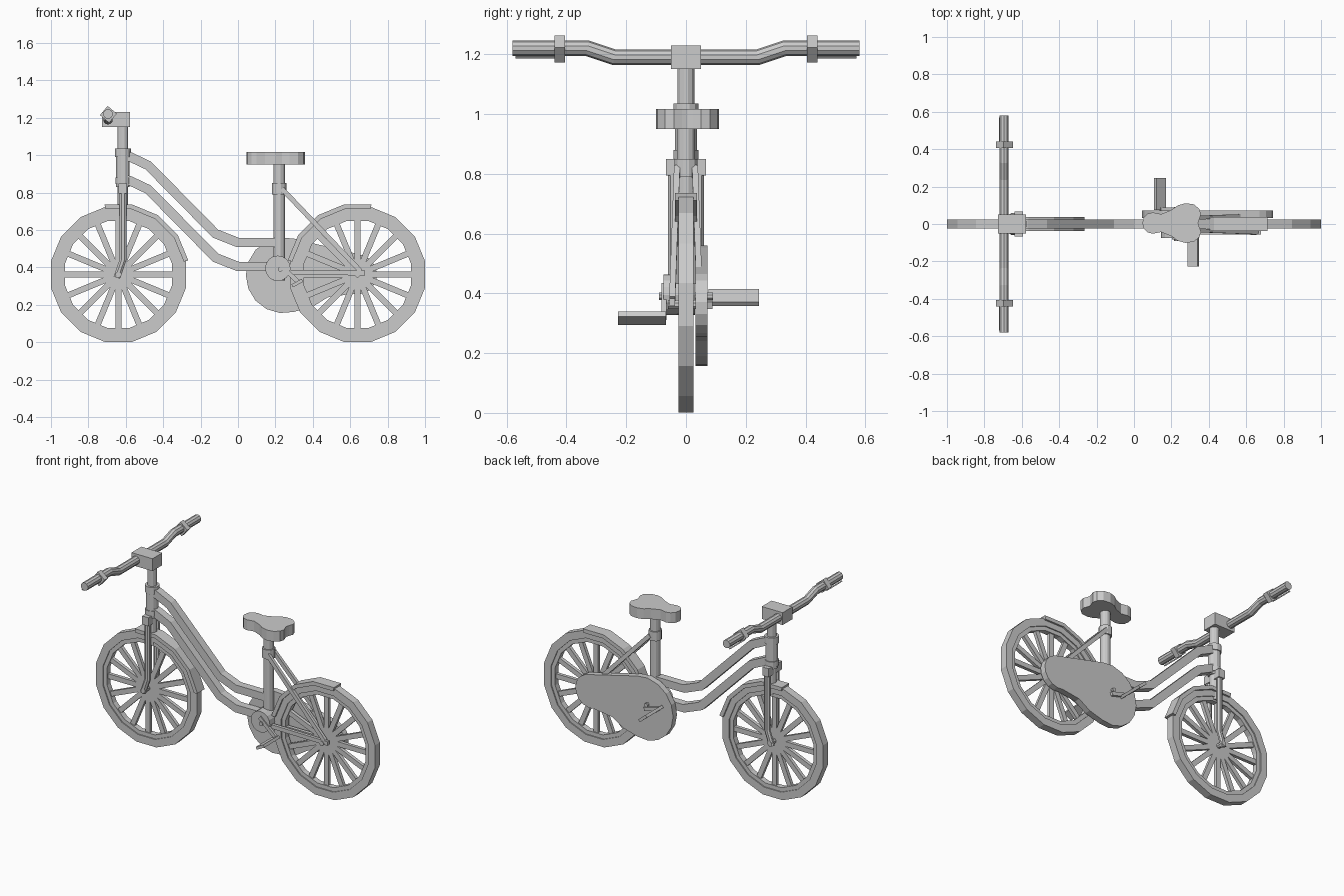
import bpy, bmesh
from math import sin, cos, pi, radians
from mathutils import Vector

if "Cube" in bpy.data.objects:
    bpy.data.objects.remove(bpy.data.objects["Cube"])


def finish(name, bm):
    bmesh.ops.recalc_face_normals(bm, faces=bm.faces)
    me = bpy.data.meshes.new(name)
    bm.to_mesh(me)
    bm.free()
    ob = bpy.data.objects.new(name, me)
    bpy.context.collection.objects.link(ob)
    return ob


def sweep(name, path, w, sides=8, h=None):
    """Mitred tube along a path; sides=4 gives an upright square section."""
    h = h or w
    pts = [Vector(p) for p in path]
    bm = bmesh.new()
    rings = []
    for i, p in enumerate(pts):
        a = (p - pts[i - 1]).normalized() if i else (pts[1] - p).normalized()
        b = (pts[i + 1] - p).normalized() if i < len(pts) - 1 else a
        t = (a + b).normalized()
        ref = Vector((1, 0, 0)) if abs(pts[-1].y - pts[0].y) > 0.1 else Vector((0, 1, 0))
        u = (ref - t * ref.dot(t)).normalized()
        v = t.cross(u) / max(t.dot(a), 0.5)
        k = 1 / cos(pi / sides)
        rings.append([bm.verts.new(p + u * w * k * cos((j + .5) * 2 * pi / sides)
                                   + v * h * k * sin((j + .5) * 2 * pi / sides)) for j in range(sides)])
    for r, s in zip(rings, rings[1:]):
        for j in range(sides):
            bm.faces.new((r[j], r[(j + 1) % sides], s[(j + 1) % sides], s[j]))
    bm.faces.new(rings[0])
    bm.faces.new(rings[-1])
    return finish(name, bm)


def box(name, c, size, tilt=0):
    bm = bmesh.new()
    bmesh.ops.create_cube(bm, size=1)
    for v in bm.verts:
        v.co = Vector((v.co.x * size[0], v.co.y * size[1], v.co.z * size[2]))
    ob = finish(name, bm)
    ob.location = c
    ob.rotation_euler.y = radians(tilt)
    return ob


def prism(name, pts, depth):
    """Closed outline of 3D points extruded by a vector."""
    bm = bmesh.new()
    f = bm.faces.new([bm.verts.new(p) for p in pts])
    r = bmesh.ops.extrude_face_region(bm, geom=[f])
    bmesh.ops.translate(bm, vec=depth, verts=[e for e in r["geom"] if isinstance(e, bmesh.types.BMVert)])
    return finish(name, bm)


def arc_band(name, cx, cz, r0, r1, hw, a0, n, step=22.5):
    """Polygonal ring or part ring of rectangular section about the y axis."""
    closed = n * step >= 359.9
    bm = bmesh.new()
    rings = []
    for i in range(n if closed else n + 1):
        a = radians(a0 + i * step)
        rings.append([bm.verts.new((cx + r * cos(a), y, cz + r * sin(a)))
                      for r, y in ((r0, -hw), (r1, -hw), (r1, hw), (r0, hw))])
    for i in range(n):
        p, q = rings[i], rings[(i + 1) % len(rings)]
        for j in range(4):
            bm.faces.new((p[j], p[(j + 1) % 4], q[(j + 1) % 4], q[j]))
    if not closed:
        bm.faces.new(rings[0])
        bm.faces.new(rings[-1])
    return finish(name, bm)


def post(name, x, z0, z1, r, sides=12):
    return sweep(name, [(x, 0, z0), (x, 0, z1)], r, sides)


CZ = 0.362
# wheels: tyre, rim and sixteen spokes, plus mudguards
for tag, cx, guard in (("front", -0.639, 11.25), ("rear", 0.639, 78.75)):
    arc_band(tag + "_tyre", cx, CZ, 0.318, 0.368, 0.025, 11.25, 16)
    arc_band(tag + "_rim", cx, CZ, 0.292, 0.320, 0.018, 11.25, 16)
    for i in range(8):
        box(f"{tag}_spoke_{i}", (cx, 0, CZ), (0.6, 0.022, 0.032), i * 22.5)
    sweep(tag + "_axle", [(cx, -0.06, CZ), (cx, 0.06, CZ)], 0.015, 8)
    arc_band(tag + "_mudguard", cx, CZ, 0.356, 0.381, 0.037, guard, 4)

# frame tubes
for name, dz in (("upper_frame_tube", 0), ("lower_frame_tube", -0.128)):
    sweep(name, [(x, 0, z + dz) for x, z in
                 ((-0.61, 1.0), (-0.575, 0.99), (-0.48, 0.945), (-0.12, 0.58), (0, 0.533), (0.21, 0.533))],
          0.025, 4)

# steering column and fork
post("steering_column", -0.615, 0.66, 1.17, 0.028)
post("head_tube", -0.615, 0.83, 1.01, 0.036)
post("head_collar_top", -0.615, 0.99, 1.035, 0.042)
post("head_collar_bottom", -0.615, 0.845, 0.88, 0.041)
box("fork_crown", (-0.617, 0, 0.822), (0.045, 0.134, 0.055))
for side, s in (("left", 1), ("right", -1)):
    sweep("fork_leg_" + side, [(-0.615, 0.046 * s, 0.83), (-0.615, 0.046 * s, 0.44), (-0.648, 0.046 * s, 0.345)],
          0.014, 8, 0.018)

# handlebar, stem, brake clamps and levers
box("stem_block", (-0.653, 0, 1.19), (0.15, 0.1, 0.08))
half = [(0.24, 1.19), (0.33, 1.22), (0.58, 1.22)]
sweep("handlebar", [(-0.695, -y, z) for y, z in reversed(half)] + [(-0.695, y, z) for y, z in half], 0.025, 10)
for side, s in (("left", 1), ("right", -1)):
    box("brake_clamp_" + side, (-0.693, 0.423 * s, 1.218), (0.064, 0.035, 0.064), 40)
    box("brake_lever_" + side, (-0.715, 0.495 * s, 1.193), (0.012, 0.15, 0.008), 40)

# seat tube and saddle
post("seat_tube", 0.22, 0.33, 0.96, 0.030)
post("seat_collar", 0.22, 0.79, 0.85, 0.038)
side = [(0.052, 0.03), (0.072, 0.05), (0.1, 0.057), (0.145, 0.048), (0.2, 0.07), (0.235, 0.095),
        (0.275, 0.106), (0.32, 0.1), (0.35, 0.075), (0.358, 0.045), (0.348, 0.018)]
outline = [(0.045, 0)] + side + [(0.343, 0)] + [(x, -y) for x, y in reversed(side)]
prism("saddle", [(x, y + 0.005, 0.95) for x, y in outline], (0, 0, 0.067))

# rear stays
for tag, s in (("left", 1), ("right", -1)):
    sweep("seat_stay_" + tag, [(0.235, 0.03 * s, 0.82), (0.655, 0.046 * s, 0.38)], 0.010, 4, 0.013)
    sweep("chain_stay_" + tag, [(0.22, 0.046 * s, 0.375), (0.68, 0.046 * s, 0.37)], 0.010, 4, 0.013)

# chain guard: large front end tapering to the rear hub
guard = [(0.245 + 0.203 * cos(radians(a)), CZ - 0.004 + 0.203 * sin(radians(a))) for a in range(75, 286, 21)]
guard += [(0.40, 0.19), (0.48, 0.24)]
guard += [(0.635 + 0.108 * cos(radians(a)), CZ + 0.108 * sin(radians(a))) for a in range(-105, 80, 22)]
prism("chain_guard", [(x, 0.032, z) for x, z in guard], (0, 0.04, 0))

# bottom bracket, cranks and pedals
prism("bracket_cover", [(0.213 + 0.068 * cos(i * pi / 8), -0.075, 0.395 + 0.068 * sin(i * pi / 8))
                        for i in range(16)], (0, 0.105, 0))
sweep("crank_axle", [(0.225, -0.09, 0.39), (0.225, 0.09, 0.39)], 0.012, 8)
sweep("crank_right", [(0.21, -0.074, 0.425), (0.325, -0.074, 0.32)], 0.008, 4, 0.012)
sweep("crank_left", [(0.24, 0.08, 0.36), (0.14, 0.08, 0.387)], 0.008, 4, 0.012)
box("pedal_right", (0.317, -0.147, 0.316), (0.062, 0.16, 0.018), -28)
box("pedal_left", (0.14, 0.16, 0.386), (0.068, 0.17, 0.018), 40)
